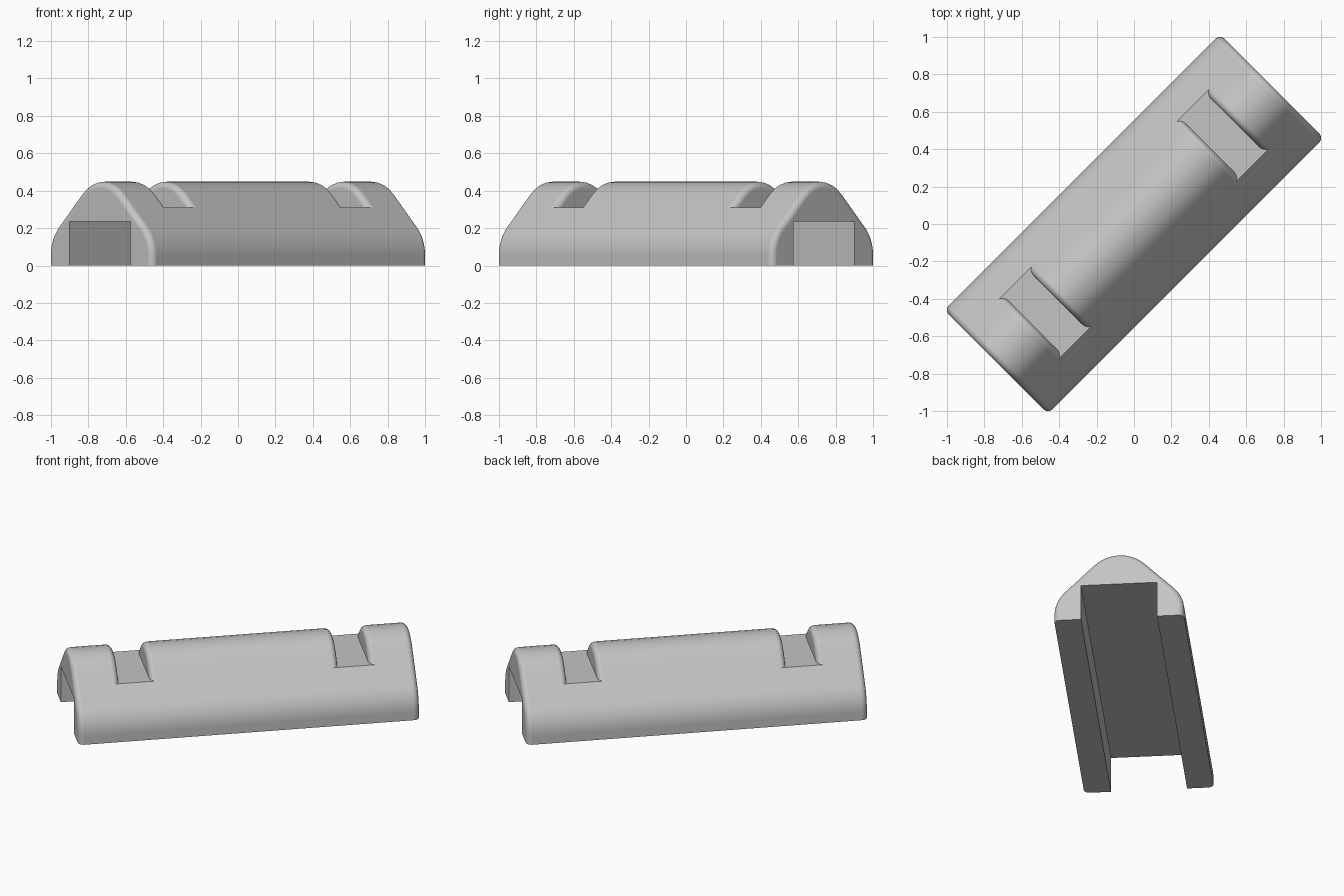
import bpy, bmesh
from math import pi, sin, cos, radians
from mathutils import Matrix

cube = bpy.data.objects.get("Cube")
if cube:
    bpy.data.objects.remove(cube, do_unlink=True)

HALF_LEN, HALF_WID, HEIGHT = 1.043, 0.392, 0.448
ARC, EDGE = 0.214, 0.035          # profile corner radius, rounded end radius
FLOOR = 0.31                      # height of the notch floors
NOTCH_IN, NOTCH_OUT = 0.575, 0.765
GROOVE_W, GROOVE_H = 0.23, 0.235
STEPS = 8


def arc(cy, cz, radius, start, end):
    angles = [radians(start + (end - start) * i / STEPS) for i in range(STEPS + 1)]
    return [(cy + radius * cos(a), cz + radius * sin(a)) for a in angles]


def profile(inset):
    """Arched section with a groove below, shrunk by an inset."""
    radius, side = ARC - inset, HALF_WID - ARC
    points = [(GROOVE_W, GROOVE_H), (GROOVE_W, 0), (HALF_WID - inset, 0)]
    points += arc(side, 0.056, radius, 0, 45)
    points += arc(0, HEIGHT - ARC, radius, 45, 135)
    points += arc(-side, 0.056, radius, 135, 180)
    points += [(-HALF_WID + inset, 0), (-GROOVE_W, 0), (-GROOVE_W, GROOVE_H)]
    return points


def loft(bm, start, end, middle=()):
    """Body section with both ends rounded over."""
    turns = [pi / 2 * i / STEPS for i in range(STEPS + 1)]
    head = [(start + EDGE * (1 - cos(t)), EDGE * (1 - sin(t))) for t in turns]
    tail = [(end - EDGE * (1 - cos(t)), EDGE * (1 - sin(t))) for t in reversed(turns)]
    stations = head + [(x, 0) for x in middle] + tail
    rings = [[bm.verts.new((x, y, z)) for y, z in profile(d)] for x, d in stations]
    for a, b in zip(rings, rings[1:]):
        for i in range(len(a)):
            j = (i + 1) % len(a)
            bm.faces.new((a[i], a[j], b[j], b[i]))
    bm.faces.new(rings[0])
    bm.faces.new(rings[-1])


def cut_at_floor(bm, keep_below):
    bmesh.ops.bisect_plane(bm, geom=bm.verts[:] + bm.edges[:] + bm.faces[:],
                           plane_co=(0, 0, FLOOR), plane_no=(0, 0, 1),
                           clear_outer=keep_below, clear_inner=not keep_below)


# Upper body: three rounded sections separated by the notches
body = bmesh.new()
inner, outer = NOTCH_IN - EDGE, NOTCH_OUT + EDGE
for start, end in ((-HALF_LEN, -NOTCH_OUT), (-NOTCH_IN, NOTCH_IN), (NOTCH_OUT, HALF_LEN)):
    loft(body, start, end)
cut_at_floor(body, False)

# Lower body: one full length section with the groove through it
lower = bmesh.new()
loft(lower, -HALF_LEN, HALF_LEN, (-outer, -inner, inner, outer))
cut_at_floor(lower, True)
temp = bpy.data.meshes.new("lower_body")
lower.to_mesh(temp)
lower.free()
body.from_mesh(temp)
bpy.data.meshes.remove(temp)

# Weld the halves and close the notch floors
bmesh.ops.remove_doubles(body, verts=body.verts[:], dist=0.0005)
bmesh.ops.holes_fill(body, edges=[e for e in body.edges if e.is_boundary], sides=0)
bmesh.ops.dissolve_limit(body, angle_limit=0.005, verts=body.verts[:], edges=body.edges[:])
bmesh.ops.recalc_face_normals(body, faces=body.faces[:])
bmesh.ops.rotate(body, verts=body.verts[:], matrix=Matrix.Rotation(pi / 4, 3, 'Z'))

mesh = bpy.data.meshes.new("notched_block")
body.to_mesh(mesh)
body.free()
block = bpy.data.objects.new("notched_block", mesh)
bpy.context.collection.objects.link(block)

# Plain grey finish
grey = bpy.data.materials.new("light_grey")
grey.use_nodes = True
colour = (0.55, 0.55, 0.55, 1)
grey.diffuse_color = colour
grey.node_tree.nodes["Principled BSDF"].inputs["Base Color"].default_value = colour
mesh.materials.append(grey)

# Smooth shading with crisp notch and groove edges
bpy.ops.object.select_all(action='DESELECT')
block.select_set(True)
bpy.context.view_layer.objects.active = block
bpy.ops.object.shade_smooth_by_angle(angle=radians(30))
weighted = block.modifiers.new("even_shading", 'WEIGHTED_NORMAL')
weighted.keep_sharp = True
